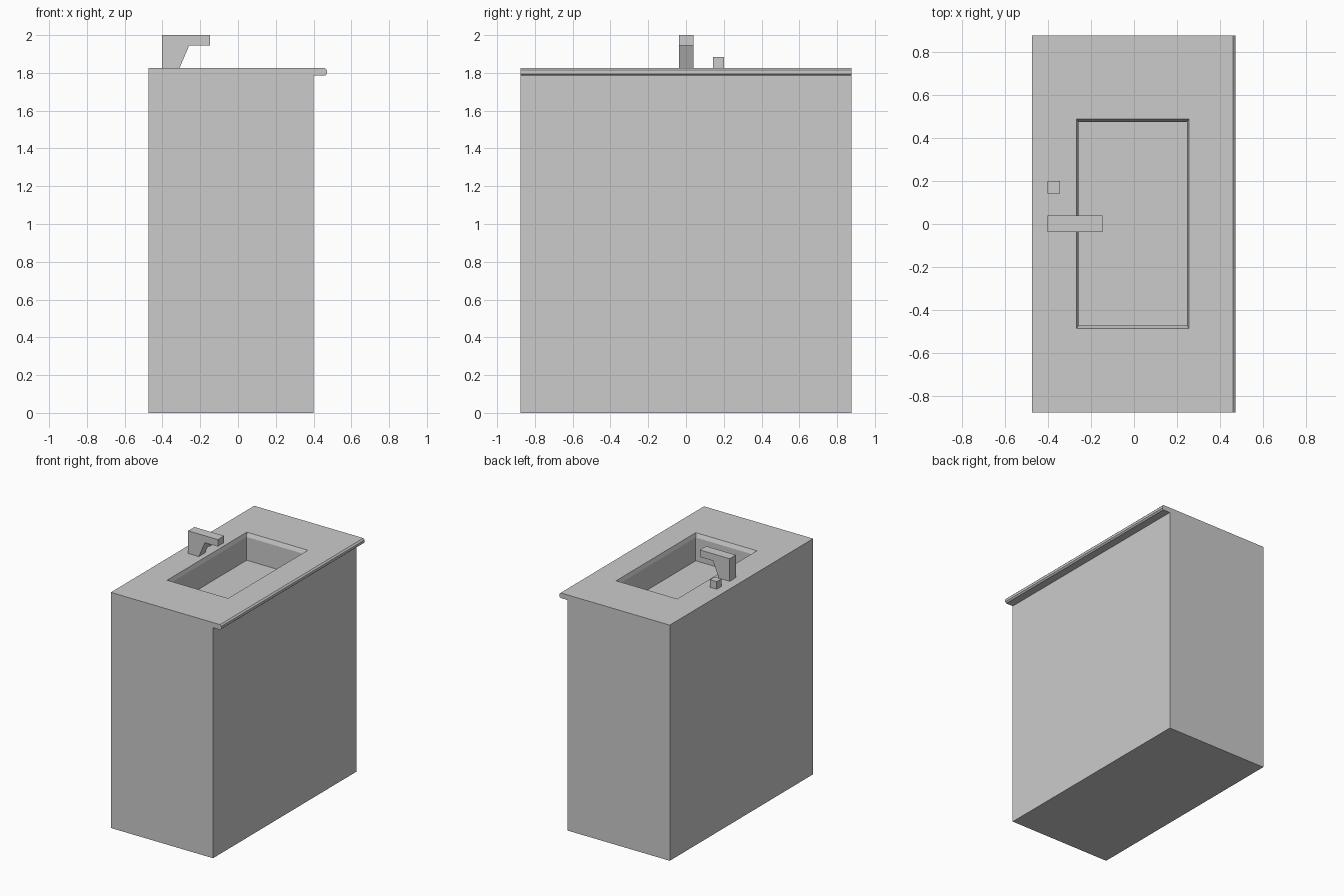
import bpy, bmesh

if "Cube" in bpy.data.objects:
    bpy.data.objects.remove(bpy.data.objects["Cube"])


def finish(name, bm):
    bmesh.ops.recalc_face_normals(bm, faces=bm.faces)
    me = bpy.data.meshes.new(name)
    bm.to_mesh(me)
    bm.free()
    ob = bpy.data.objects.new(name, me)
    bpy.context.collection.objects.link(ob)
    return ob


def extrude_profile(name, pts, y0, y1):
    """Extrude an (x, z) outline from y0 to y1."""
    bm = bmesh.new()
    face = bm.faces.new([bm.verts.new((x, y0, z)) for x, z in pts])
    ext = bmesh.ops.extrude_face_region(bm, geom=[face])["geom"]
    verts = [v for v in ext if isinstance(v, bmesh.types.BMVert)]
    bmesh.ops.translate(bm, verts=verts, vec=(0, y1 - y0, 0))
    return finish(name, bm)


def stacked_rings(name, rings):
    """Closed solid from rectangles (x0, x1, y0, y1, z), bottom to top."""
    bm = bmesh.new()
    loops = [[bm.verts.new(p) for p in
              ((a, c, z), (b, c, z), (b, d, z), (a, d, z))]
             for a, b, c, d, z in rings]
    for lo, hi in zip(loops, loops[1:]):
        for i in range(4):
            j = (i + 1) % 4
            bm.faces.new((lo[i], lo[j], hi[j], hi[i]))
    bm.faces.new(loops[0])
    bm.faces.new(loops[-1])
    return finish(name, bm)


TOP = 1.825

# Cabinet with overhanging counter lip
cabinet = extrude_profile("sink_cabinet", [
    (-0.475, 0), (0.40, 0), (0.40, 1.785), (0.46, 1.785),
    (0.471, 1.795), (0.471, 1.814), (0.46, TOP), (-0.475, TOP)],
    -0.877, 0.877)

# Basin recess with chamfered rim
inner = (-0.258, 0.247, -0.472, 0.475)
outer = (-0.267, 0.256, -0.486, 0.489)
cutter = stacked_rings("basin_cutter", [
    (*inner, TOP - 0.21), (*inner, TOP - 0.03), (*outer, TOP), (*outer, TOP + 0.1)])
cutter.hide_render = True
cut = cabinet.modifiers.new("basin", 'BOOLEAN')
cut.operation = 'DIFFERENCE'
cut.solver = 'EXACT'
cut.object = cutter
bpy.context.view_layer.objects.active = cabinet
bpy.ops.object.modifier_apply(modifier=cut.name)
bpy.data.objects.remove(cutter)

# Faucet
extrude_profile("faucet", [
    (-0.402, TOP), (-0.31, TOP), (-0.258, 1.946), (-0.147, 1.946),
    (-0.147, 2.0), (-0.402, 2.0)], -0.037, 0.04)

# Tap knob
extrude_profile("tap_knob", [
    (-0.403, TOP), (-0.345, TOP), (-0.345, 1.884), (-0.403, 1.884)], 0.142, 0.2)
